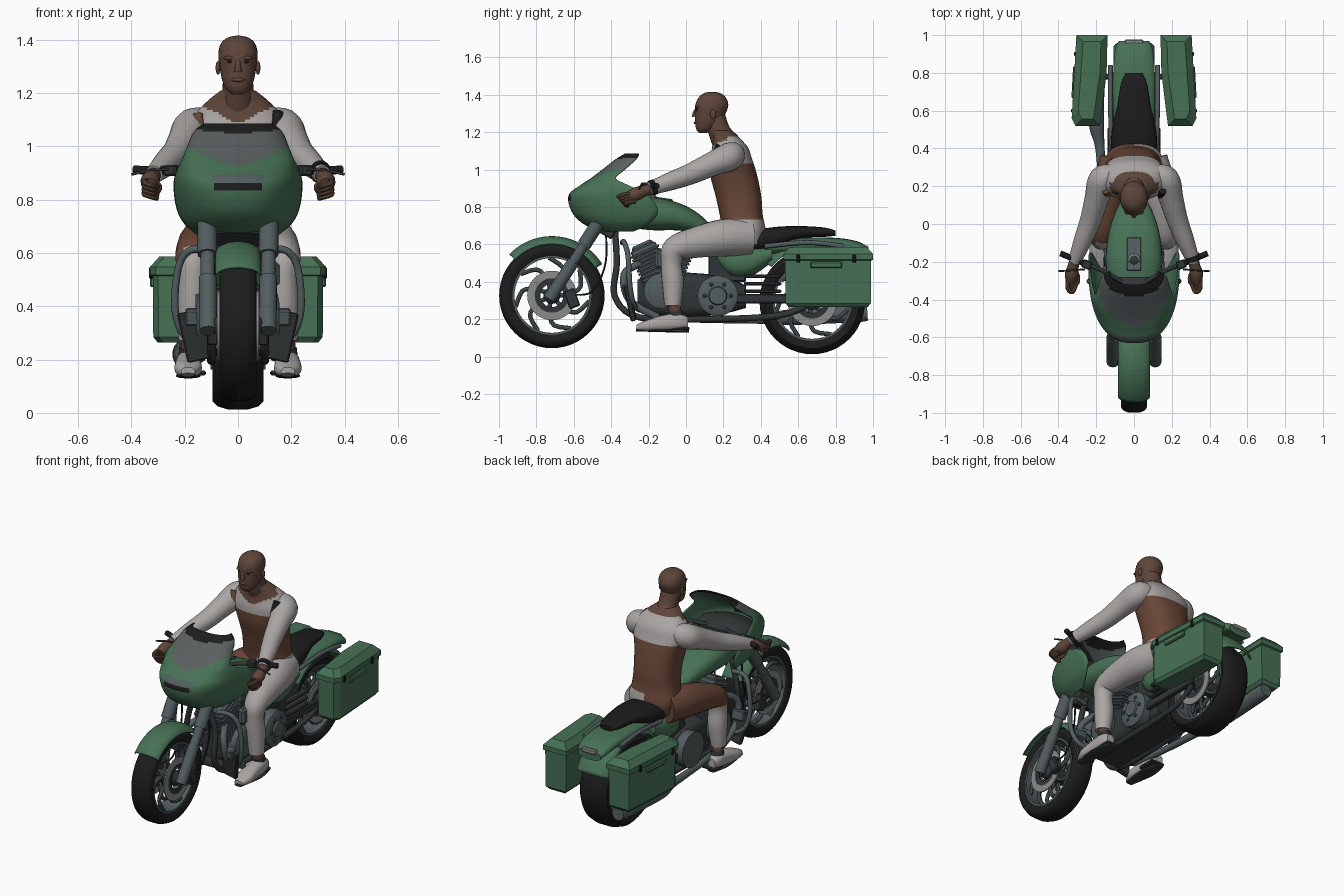
import bpy, bmesh, math
from mathutils import Vector, Matrix, Euler

if "Cube" in bpy.data.objects:
    bpy.data.objects.remove(bpy.data.objects["Cube"])

def material(name, *rgb):
    m = bpy.data.materials.new(name)
    m.use_nodes = True
    m.diffuse_color = m.node_tree.nodes["Principled BSDF"].inputs["Base Color"].default_value = (*rgb, 1)
    return m

green, black = material("green paint", .063, .165, .092), material("black rubber", .012, .012, .012)
steel, dark = material("blue grey metal", .085, .11, .115), material("dark metal", .03, .036, .038)
glass, silver = material("smoked screen", .1, .115, .115), material("silver", .26, .26, .25)
cloth, skin_tone = material("pale cloth", .4, .38, .37), material("skin", .112, .06, .042)
vest = material("brown leather", .14, .062, .038)
SIDES = ((1, "left"), (-1, "right"))

def finish(name, bm, mat, rule=None, thick=0, flat=False):
    bmesh.ops.remove_doubles(bm, verts=bm.verts, dist=.00005)
    bmesh.ops.recalc_face_normals(bm, faces=bm.faces)
    me = bpy.data.meshes.new(name)
    for m in mat if isinstance(mat, list) else [mat]:
        me.materials.append(m)
    for f in bm.faces if rule else ():
        f.material_index = rule(f.calc_center_median())
    bm.to_mesh(me)
    bm.free()
    if not flat:
        me.shade_smooth()
        me.set_sharp_from_angle(angle=math.radians(40))
    ob = bpy.data.objects.new(name, me)
    bpy.context.scene.collection.objects.link(ob)
    if thick:
        ob.modifiers.new("thickness", "SOLIDIFY").thickness = thick

def skin(name, rings, mat, closed=True, caps=True, **kw):
    bm = bmesh.new()
    rows = [[bm.verts.new(p) for p in ring] for ring in rings]
    n = len(rows[0])
    for a, b in zip(rows, rows[1:]):
        for i in range(n if closed else n - 1):
            bm.faces.new((a[i], a[(i + 1) % n], b[(i + 1) % n], b[i]))
    for row in (rows[0], rows[-1]) if caps else ():
        bm.faces.new(row)
    finish(name, bm, mat, **kw)

def smooth(points, steps):
    p, out = [Vector(q) for q in points], []
    for i in range(len(p) - 1):
        a, b, c, d = p[max(i - 1, 0)], p[i], p[i + 1], p[min(i + 2, len(p) - 1)]
        for t in (k / steps for k in range(steps)):
            out.append(b + (c - a) * (t / 2) + (a * 2 - b * 5 + c * 4 - d) * (t * t / 2)
                       + (b * 3 - a - c * 3 + d) * (t ** 3 / 2))
    return out + [p[-1]]

def turn(n):
    return [math.tau * k / n for k in range(n)]

def power(v, n):
    return math.copysign(abs(v) ** (2 / n), v)

def limb(name, points, mat, sides=14, steps=5, **kw):  # round tube through (x, y, z, radius) points
    path, rings, u, last = smooth(points, steps), [], None, None
    for i, p in enumerate(path):
        d = (path[min(i + 1, len(path) - 1)] - path[max(i - 1, 0)]).to_3d().normalized()
        u = d.orthogonal().normalized() if u is None else last.rotation_difference(d) @ u
        v, last = d.cross(u), d
        rings.append([p.to_3d() + (u * math.cos(t) + v * math.sin(t)) * p[3] for t in turn(sides)])
    skin(name, rings, mat, **kw)

def tube(name, points, radius, mat, **kw):
    limb(name, [(*p, radius) for p in points], mat, **kw)

def loft(name, sections, mat, axis="y", x=0, n=2.5, sides=28, **kw):  # (position, centre, half width, half depth)
    rings = []
    for pos, mid, w, h in smooth(sections, 6):
        ring = [(x + w * power(math.cos(t), n), mid + h * power(math.sin(t), n)) for t in turn(sides)]
        rings.append([(a, pos, b) if axis == "y" else (a, b, pos) for a, b in ring])
    skin(name, rings, mat, **kw)

def lathe(name, profile, loc, mat, ring=False, sides=48):  # (x, radius) profile spun about the x axis
    rings = [[(loc[0] + x, loc[1] + r * math.cos(t), loc[2] + r * math.sin(t)) for t in turn(sides)]
             for x, r in profile + profile[:int(ring)]]
    skin(name, rings, mat, caps=not ring)

def band(name, half, inner, outer, loc, mat):
    lathe(name, [(half, outer), (half, inner), (-half, inner), (-half, outer)], loc, mat, ring=True)

def box(name, loc, size, mat, tilt=(0, 0, 0), bevel=.006):
    bm = bmesh.new()
    bmesh.ops.create_cube(bm, size=1, matrix=Matrix.Diagonal((*size, 1)))
    bmesh.ops.bevel(bm, geom=bm.edges[:], offset=min(bevel, min(size) / 3), segments=1, affect="EDGES")
    rot = Euler([math.radians(a) for a in tilt]).to_matrix().to_4x4()
    bmesh.ops.transform(bm, matrix=Matrix.Translation(loc) @ rot, verts=bm.verts)
    finish(name, bm, mat, flat=True)

def ball(name, loc, radii, mat):
    bm = bmesh.new()
    bmesh.ops.create_uvsphere(bm, u_segments=24, v_segments=16, radius=1,
                              matrix=Matrix.Translation(loc) @ Matrix.Diagonal((*radii, 1)))
    finish(name, bm, mat)

def fender(name, y, z, radius, width, start, end):
    arch = [(width * math.sin(t * .15), radius + .045 * math.cos(t * .15)) for t in range(-10, 11)]
    angles = [math.radians(start + (end - start) * k / 32) for k in range(33)]
    rings = [[(x, y + r * math.cos(a), z + r * math.sin(a)) for x, r in arch] for a in angles]
    skin(name, rings, green, closed=False, caps=False, thick=.006)

# wheels: tyre, rim, hub, curved spokes, brake discs
for tag, y, z, w in (("front", -.717, .327, .07), ("rear", .675, .295, .095)):
    half = [(w * .75, .205), (w, .235), (w, .252), (w * .82, .27), (w * .4, .282)]
    lathe(tag + "_tyre", half + [(-x, r) for x, r in reversed(half)], (0, y, z), black, ring=True)
    band(tag + "_rim", w * .8, .2, .216, (0, y, z), steel)
    lathe(tag + "_hub", [(-.09, .025), (-.07, .045), (.07, .045), (.09, .025)], (0, y, z), dark)
    for s, side in SIDES:
        for k, a in enumerate(turn(7)):
            arc = [(.04, a), (.1, a + .1), (.16, a + .3), (.203, a + .75)]
            tube(f"{tag}_spoke_{side}_{k}", [(s * w * .45, y + r * math.cos(t), z + r * math.sin(t))
                 for r, t in arc], .012, steel, sides=8, steps=3)
        band(f"{tag}_brake_disc_{side}", .004, .092, .132, (s * (w + .004), y, z), silver)
        band(f"{tag}_disc_carrier_{side}", .003, .062, .094, (s * (w + .002), y, z), dark)
fender("front_fender", -.717, .327, .272, .085, 32, 136)
fender("rear_fender", .675, .295, .285, .11, 25, 140)
loft("tail", [(.42, .58, .1, .035), (.6, .595, .11, .04), (.8, .6, .11, .035), (.92, .58, .1, .035),
              (.97, .555, .08, .03)], green)
box("tail_light", (0, .962, .578), (.1, .03, .03), silver)
box("number_plate", (-.22, .982, .34), (.13, .009, .06), silver)

# fairing shell with screen and light slot
def fairing_colour(c):
    if c.z > 1.045 + .5 * c.x ** 2:
        return 2
    if c.z > .925 + 2.2 * c.x ** 2:
        return 1
    return (2 if c.z < .865 else 3) if abs(c.x) < .092 and .832 < c.z < .885 and c.y < -.5 else 0

outline = smooth([(.675, -.46, -.28, .15), (.72, -.55, -.19, .2), (.78, -.605, -.15, .226),
                  (.86, -.62, -.2, .234), (.91, -.56, -.3, .222), (.95, -.5, -.375, .202),
                  (1, -.435, -.325, .182), (1.05, -.37, -.27, .16), (1.08, -.32, -.25, .125)], 6)
arc = [math.pi * k / 64 for k in range(65)]
skin("fairing", [[(w * power(math.cos(t), 2.5), back + (front - back) * power(math.sin(t), 2.5), z) for t in arc]
                 for z, front, back, w in outline], [green, glass, black, steel], closed=False, caps=False,
     rule=fairing_colour, thick=-.008)
loft("dashboard", [(-.52, .82, .13, .06), (-.4, .84, .18, .07), (-.28, .83, .15, .05)], dark)
box("headstock", (0, -.42, .69), (.2, .1, .09), dark, (-30, 0, 0))

# tank, instrument panel, side body and seat
loft("fuel_tank", [(-.36, .77, .13, .07), (-.2, .765, .15, .088), (-.05, .75, .135, .075),
                   (.06, .715, .1, .055), (.14, .67, .06, .025)], green)
box("tank_panel", (0, -.16, .848), (.075, .18, .012), steel, (-8, 0, 0))
ball("gauge", (0, -.19, .856), (.032, .032, .01), silver)
ball("gauge_face", (0, -.19, .862), (.024, .024, .007), dark)
loft("side_body", [(.17, .53, .08, .04), (.24, .51, .12, .085), (.34, .51, .125, .085), (.46, .55, .11, .045)], green)
loft("seat", [(.27, .62, .09, .04), (.38, .62, .12, .06), (.5, .64, .117, .055), (.62, .665, .09, .033),
              (.74, .665, .07, .025), (.8, .66, .045, .014)], black)

# engine: crankcase, finned cylinder pair, gearbox
loft("crankcase", [(-.26, .34, .07, .07), (-.16, .34, .11, .12), (0, .33, .12, .12), (.2, .33, .12, .1),
                   (.32, .32, .09, .06)], dark, n=4)
for tag, tilt in (("front", 24), ("rear", -24)):
    base, lean = Vector((0, -.13, .36)), Matrix.Rotation(math.radians(tilt), 3, "X")
    for k in range(9):
        box(f"{tag}_cylinder_fin_{k}", base + lean @ Vector((0, 0, .06 + k * .02)), (.21, .165, .014), steel,
            (tilt, 0, 0), .003)
    box(tag + "_cylinder", base + lean @ Vector((0, 0, .13)), (.19, .145, .24), steel, (tilt, 0, 0))
    box(tag + "_rocker_cover", base + lean @ Vector((0, 0, .25)), (.17, .12, .04), steel, (tilt, 0, 0), .012)
box("air_cleaner", (.13, -.12, .52), (.05, .09, .1), steel, bevel=.015)
box("engine_cradle", (0, .05, .205), (.2, .6, .02), dark)
box("battery_box", (0, .22, .48), (.16, .2, .16), dark)
limb("exhaust", [(-.14, -.15, .21, .02), (-.16, .1, .2, .02), (-.18, .4, .2, .025), (-.2, .55, .21, .042),
                 (-.2, .9, .228, .045), (-.2, .97, .232, .04)], steel, sides=20)

for s, side in SIDES:
    # engine covers and bolts
    lathe("gearbox_cover_" + side, [(-.04, .108), (.02, .108), (.03, .09), (.03, .05), (.04, .045)],
          (s * .13, .17, .325), steel)
    lathe("crank_cover_" + side, [(-.04, .095), (.02, .095), (.03, .08)], (s * .12, -.13, .35), steel)
    for k, a in enumerate(turn(6)):
        ball(f"cover_bolt_{side}_{k}", (s * .16, .17 + .07 * math.cos(a), .325 + .07 * math.sin(a)),
             (.009, .01, .01), dark)
    # fork legs
    foot, head = Vector((s * .112, -.72, .325)), Vector((s * .116, -.44, .76))
    for tag, a, b, r in (("slider", -.04, .42, .033), ("stanchion", .4, .66, .027), ("cover", .62, 1, .037)):
        tube(f"fork_{tag}_{side}", [foot.lerp(head, a), foot.lerp(head, b)], r, steel, sides=16)
    box("brake_caliper_" + side, (s * .095, -.61, .31), (.04, .06, .1), dark, (20, 0, 0))
    tube("brake_hose_" + side, [(s * .09, -.43, .7), (s * .1, -.43, .5), (s * .1, -.5, .35), (s * .1, -.6, .33)],
         .005, black)
    # frame, crash bars, shields and brackets
    tube("crash_bar_" + side, [(s * .09, -.34, .61), (s * .18, -.33, .61), (s * .225, -.31, .54),
                               (s * .235, -.3, .38), (s * .19, -.28, .28), (s * .08, -.25, .25)], .014, steel)
    tube("down_tube_" + side, [(s * .05, -.38, .68), (s * .1, -.37, .5), (s * .1, -.38, .32), (s * .1, -.25, .21),
                               (s * .1, .1, .2), (s * .1, .5, .22), (s * .11, .67, .29)], .017, dark)
    tube("header_pipe_" + side, [(s * .08, -.24, .5), (s * .13, -.33, .44), (s * .14, -.3, .3),
                                 (s * .14, -.15, .21)], .02, steel)
    box("leg_shield_" + side, (s * .16, -.3, .29), (.1, .03, .19), dark, (12, s * 12, 0))
    box("shield_cap_" + side, (s * .155, -.315, .36), (.085, .045, .06), steel, (12, 0, 0))
    box("swing_arm_" + side, (s * .12, .48, .31), (.03, .42, .05), dark)
    for k in range(3):
        box(f"shock_link_{side}_{k}", (s * .12, .41, .35 + k * .04), (.04, .2, .02), dark)
    tube("fender_strut_" + side, [(s * .12, .42, .59), (s * .125, .65, .61), (s * .125, .84, .59)], .013, steel)
    tube("bag_bracket_" + side, [(s * .1, .78, .5), (s * .2, .78, .45)], .015, dark)
    box("foot_board_" + side, (s * .17, -.04, .15), (.1, .12, .018), dark)
    # handlebar, grip, lever
    tube("handlebar_" + side, [(s * .04, -.32, .87), (s * .16, -.25, .9), (s * .28, -.2, .91)], .012, dark)
    tube("grip_" + side, [(s * .26, -.21, .91), (s * .39, -.155, .912)], .016, black)
    tube("lever_" + side, [(s * .26, -.24, .915), (s * .33, -.245, .91), (s * .4, -.25, .895)], .005, dark)
    box("switch_box_" + side, (s * .25, -.215, .91), (.05, .045, .04), dark, (0, 0, s * 23))
    # saddlebags with lid step, latches and handle
    corners = ((.18, 1, .52, 1), (.31, -1, .52, 1), (.33, -1, .56, 1), (.305, -1, 1, -1), (.14, 1, 1, -1), (.145, 1, .8, 0))
    steps = ((.265, .028), (.285, .012), (.513, .01), (.518, 0), (.548, 0), (.587, .035))
    skin("saddlebag_" + side, [[(s * (x + dx * i), y + dy * i, z) for x, dx, y, dy in corners] for z, i in steps],
         green, flat=True)
    box("bag_handle_" + side, (s * .317, .75, .49), (.02, .17, .035), green, (0, 0, s * 3))
    for y in (.6, .9):
        box(f"bag_latch_{side}_{y}", (s * (.36 - .055 * y), y, .525), (.015, .02, .045), black)
    # rider legs and shoes
    limb("leg_" + side, [(s * .08, .34, .64, .1), (s * .12, .2, .635, .1), (s * .15, .05, .61, .083),
                         (s * .168, -.06, .575, .067), (s * .17, -.078, .5, .056), (s * .172, -.07, .4, .058),
                         (s * .18, -.07, .27, .045)], [cloth, vest], sides=20,
         rule=lambda c: int(c.x < 0 and c.z > .53 and c.y > -.1))
    tube("ankle_" + side, [(s * .18, -.065, .28), (s * .185, -.045, .19)], .034, skin_tone)
    tube("shoe_collar_" + side, [(s * .182, -.055, .24), (s * .185, -.05, .215)], .039, dark)
    loft("shoe_" + side, [(.01, .18, .025, .03), (-.04, .187, .042, .045), (-.13, .178, .048, .042),
                          (-.21, .165, .05, .03), (-.265, .155, .025, .016)], cloth, x=s * .187)
    loft("shoe_sole_" + side, [(.015, .139, .025, .009), (-.1, .139, .046, .009), (-.268, .143, .025, .008)], dark,
         x=s * .187)
    # rider arms and hands
    limb("arm_" + side, [(s * .1, .255, 1.09, .055), (s * .165, .235, 1.07, .075), (s * .198, .13, 1.025, .064),
                         (s * .23, .02, .975, .056), (s * .272, -.09, .935, .048), (s * .315, -.2, .895, .034)],
         cloth, sides=20)
    limb("hand_" + side, [(s * .312, -.18, .9, .027), (s * .322, -.225, .885, .03), (s * .33, -.265, .87, .036),
                          (s * .333, -.305, .855, .028)], skin_tone)
    for k in range(4):
        z = .872 - k * .014
        limb(f"finger_{side}_{k}", [(s * .345, -.27, z, .013), (s * .35, -.34 + k * .008, z - .008, .012),
                                    (s * .325, -.36 + k * .012, z - .018, .011), (s * .302, -.31, z - .024, .01)],
             skin_tone, sides=8)
    tube("thumb_" + side, [(s * .315, -.24, .87), (s * .297, -.28, .85), (s * .3, -.315, .835)], .012, skin_tone)
    ball("ear_" + side, (s * .075, .145, 1.295), (.009, .016, .026), skin_tone)
    ball("eye_" + side, (s * .03, .058, 1.318), (.011, .007, .005), black)
    ball("brow_" + side, (s * .03, .062, 1.332), (.024, .012, .008), skin_tone)

# rider torso: vest, shirt, open neck, straps and watch
def torso_colour(c):
    if c.z > 1.18 or (c.y < .22 and c.z > 1.085 + .5 * abs(c.x)):
        return 2
    return 0 if c.z > 1.03 or (c.z < .73 and c.x > 0) else 1

loft("torso", [(.6, .33, .13, .09), (.68, .31, .155, .115), (.76, .295, .14, .115), (.86, .28, .135, .122),
               (.97, .255, .15, .125), (1.06, .24, .175, .112), (1.12, .235, .16, .095), (1.17, .215, .115, .07),
               (1.21, .19, .065, .055)], [cloth, vest, skin_tone], axis="z", sides=64, rule=torso_colour)
tube("right_side_strap", [(-.145, .15, 1.05), (-.15, .178, 1.12)], .02, vest)
tube("left_side_strap", [(.145, .15, 1.06), (.15, .178, 1.13)], .02, black)
tube("watch", [(.306, -.165, .908), (.312, -.19, .9)], .042, black)

# head
limb("neck", [(0, .215, 1.14, .075), (0, .18, 1.2, .06), (0, .155, 1.28, .056)], skin_tone, sides=20)
loft("head", [(1.195, .09, .022, .02), (1.215, .1, .045, .045), (1.25, .115, .06, .066), (1.3, .13, .069, .082),
              (1.345, .138, .074, .088), (1.385, .14, .065, .073), (1.408, .14, .04, .045), (1.416, .14, .008, .01)],
     skin_tone, axis="z", n=2.1)
limb("nose", [(0, .057, 1.325, .008), (0, .046, 1.3, .011), (0, .047, 1.283, .015)], skin_tone)
ball("lips", (0, .053, 1.25), (.024, .012, .008), vest)
